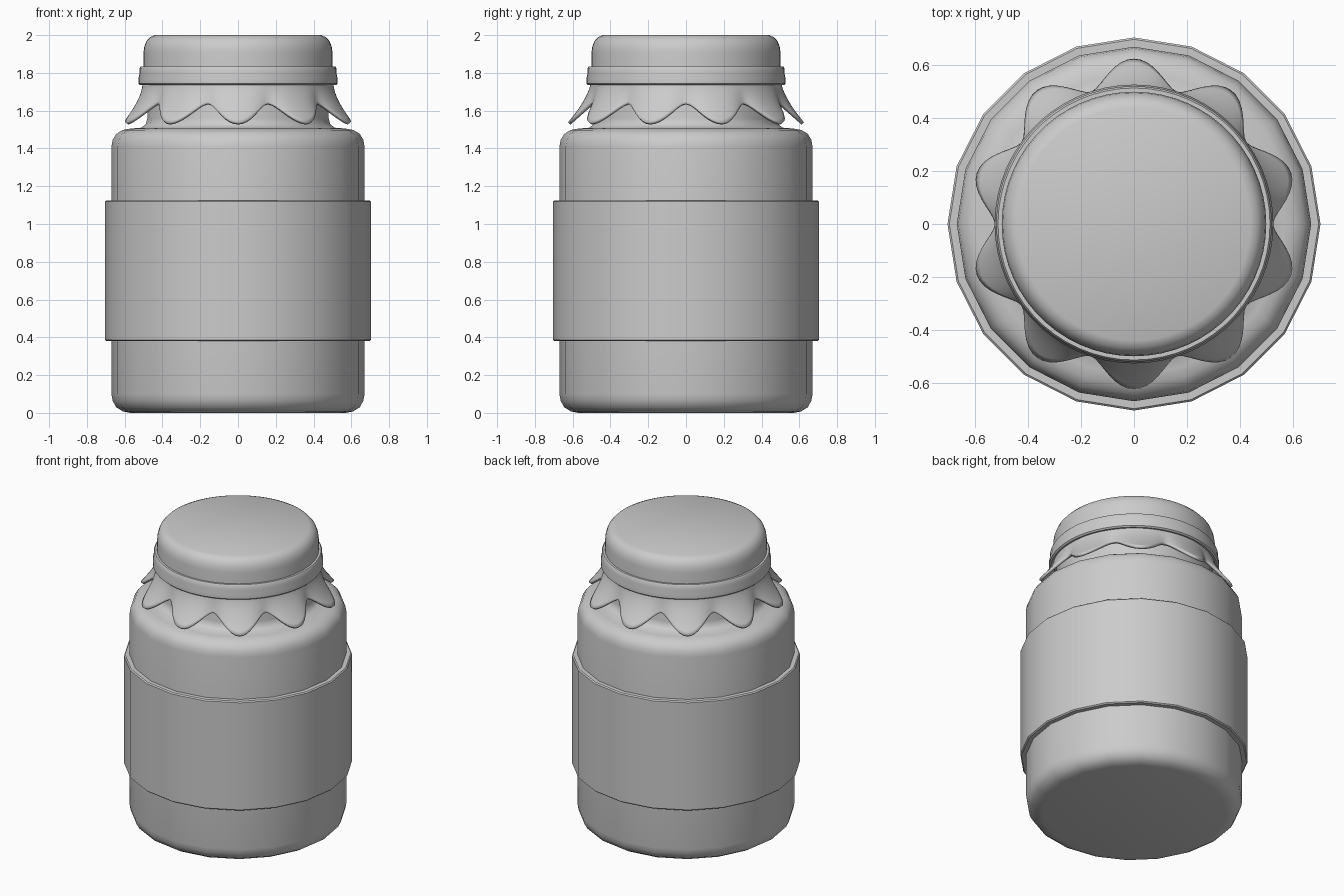
import bpy, bmesh, math

cube = bpy.data.objects.get("Cube")
if cube:
    bpy.data.objects.remove(cube, do_unlink=True)

grey = bpy.data.materials.new("plain grey")
grey.use_nodes = True
COLOUR = (0.6, 0.6, 0.6, 1)
grey.diffuse_color = COLOUR
grey.node_tree.nodes["Principled BSDF"].inputs["Base Color"].default_value = COLOUR


def finish(name, bm, angle=40):
    bmesh.ops.recalc_face_normals(bm, faces=bm.faces)
    mesh = bpy.data.meshes.new(name)
    bm.to_mesh(mesh)
    bm.free()
    mesh.materials.append(grey)
    ob = bpy.data.objects.new(name, mesh)
    bpy.context.collection.objects.link(ob)
    bpy.ops.object.select_all(action="DESELECT")
    ob.select_set(True)
    bpy.context.view_layer.objects.active = ob
    bpy.ops.object.shade_smooth_by_angle(angle=math.radians(angle))
    return ob


def skin(bm, rings, loop=False):
    """Bridge neighbouring rings of vertices with quads."""
    pairs = list(zip(rings, rings[1:]))
    if loop:
        pairs.append((rings[-1], rings[0]))
    for low, high in pairs:
        n = len(low)
        for i in range(n):
            j = (i + 1) % n
            bm.faces.new((low[i], low[j], high[j], high[i]))


def lathe(name, profile, sides, hollow=False):
    """Turn a (radius, height) profile around z; cap it unless hollow."""
    bm = bmesh.new()
    rings = []
    for r, z in profile:
        angles = [math.tau * i / sides for i in range(sides)]
        rings.append([bm.verts.new((r * math.cos(a), r * math.sin(a), z)) for a in angles])
    skin(bm, rings, hollow)
    if not hollow:
        bm.faces.new(rings[0])
        bm.faces.new(rings[-1])
    return finish(name, bm)


# Jar with rounded base, shoulder and neck
lathe("jar_body", [
    (0.57, 0), (0.61, 0.008), (0.645, 0.03), (0.664, 0.065), (0.67, 0.10),
    (0.67, 1.41), (0.664, 1.445), (0.645, 1.477), (0.61, 1.498), (0.57, 1.505),
    (0.51, 1.51), (0.488, 1.53), (0.48, 1.56), (0.48, 1.75)], 20)

# Wrap-around label band with slightly softened rims
lathe("label_band", [
    (0.66, 0.38), (0.698, 0.38), (0.705, 0.387),
    (0.705, 1.118), (0.698, 1.125), (0.66, 1.125)], 20, hollow=True)

# Lid with a rounded top edge
lathe("lid", [
    (0.50, 1.74), (0.50, 1.91), (0.496, 1.94), (0.485, 1.968),
    (0.467, 1.988), (0.44, 2.0)], 60)

# Tie band around the lid
lathe("tie_band", [
    (0.49, 1.735), (0.518, 1.735), (0.527, 1.743), (0.527, 1.77), (0.521, 1.80),
    (0.521, 1.825), (0.514, 1.835), (0.49, 1.835)], 60, hollow=True)

# Scalloped cloth skirt, flaring out at ten tips
TIPS, SIDES, ROWS = 10, 160, 10
bm = bmesh.new()
rows = []
for k in range(ROWS + 1):
    s = k / ROWS
    row = []
    for i in range(SIDES):
        a = math.tau * i / SIDES
        tip = (0.5 + 0.5 * math.cos(TIPS * (a + math.pi / 2))) ** 0.8
        r = 0.505 + (0.02 + 0.1 * tip) * s ** 1.5
        z = 1.75 - (0.112 + 0.1 * tip) * s
        row.append(bm.verts.new((r * math.cos(a), r * math.sin(a), z)))
    rows.append(row)
skin(bm, rows)
skirt = finish("cloth_skirt", bm, 50)
solid = skirt.modifiers.new("Thickness", "SOLIDIFY")
solid.thickness = 0.018
solid.offset = -1
